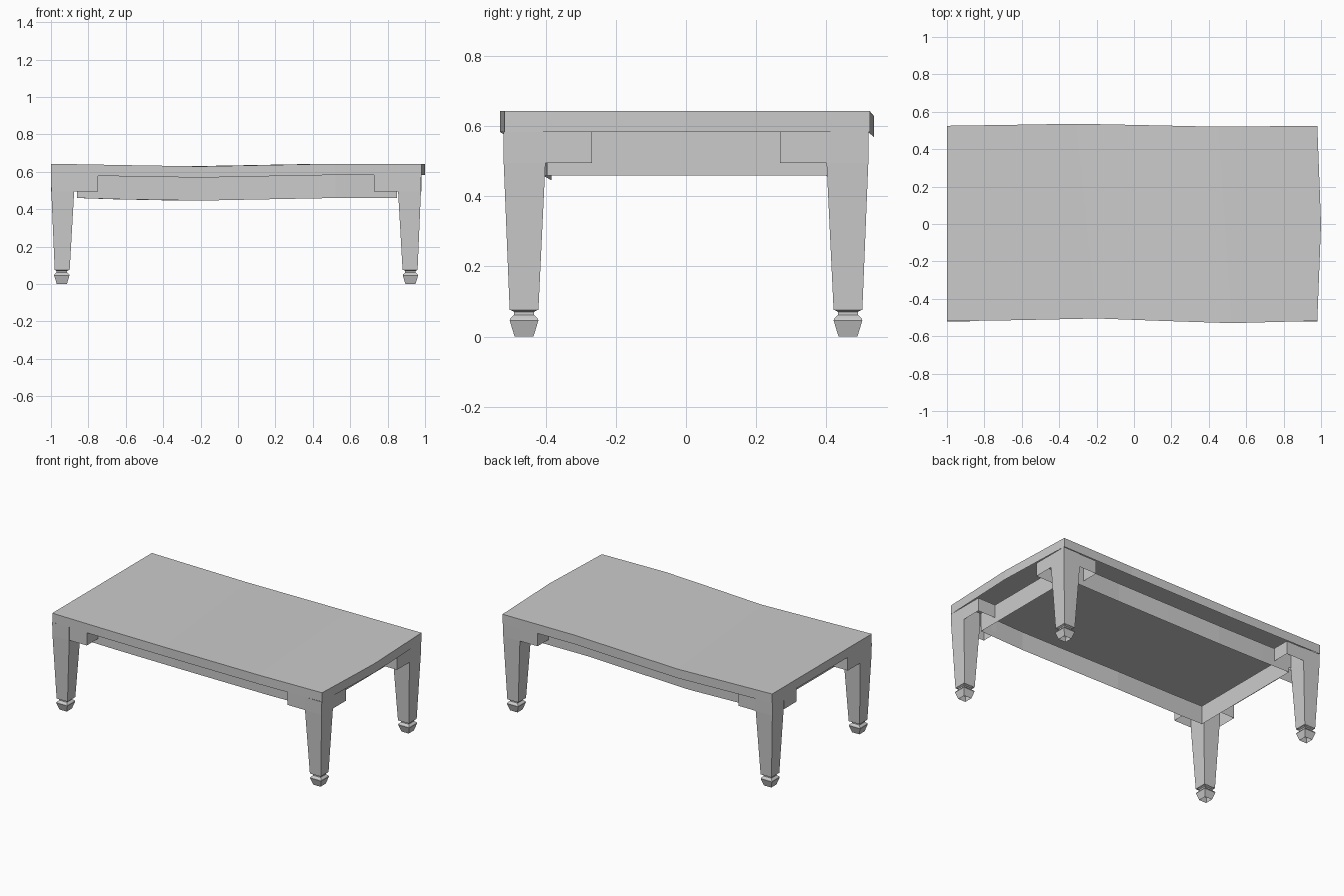
import bpy, bmesh

if "Cube" in bpy.data.objects:
    bpy.data.objects.remove(bpy.data.objects["Cube"])

CX = -0.01                      # legs and blocks mirror about this x
TOP, LIP = 0.643, 0.583         # top surface and lower edge of the skirt
# edges of the warped top: (x, y, sag)
FRONT = [(-1, -0.52, 0), (-0.62, -0.514, -0.007), (-0.2, -0.505, -0.014),
         (0.15, -0.518, -0.007), (0.52, -0.53, 0), (0.98, -0.518, 0)]
BACK = [(-1, 0.525, 0), (-0.66, 0.53, -0.007), (-0.31, 0.536, -0.014),
        (0.08, 0.528, -0.007), (0.45, 0.52, 0), (0.98, 0.525, 0)]


def finish(name, bm):
    bmesh.ops.recalc_face_normals(bm, faces=bm.faces)
    me = bpy.data.meshes.new(name)
    bm.to_mesh(me)
    bm.free()
    ob = bpy.data.objects.new(name, me)
    bpy.context.collection.objects.link(ob)
    return ob


def loft(name, rings):
    # open tube through rectangles: (x0, x1, y0, y1, z)
    bm = bmesh.new()
    loops = [[bm.verts.new(p) for p in ((a, c, z), (b, c, z), (b, d, z), (a, d, z))]
             for a, b, c, d, z in rings]
    for lo, hi in zip(loops, loops[1:]):
        for i in range(4):
            j = (i + 1) % 4
            bm.faces.new((lo[i], lo[j], hi[j], hi[i]))
    return finish(name, bm)


# warped table top with a thin folded-down skirt, open underneath
bm = bmesh.new()
cols = []
for (fx, fy, fs), (bx, by, bs) in zip(FRONT, BACK):
    mx = 1.0 if fx == 0.98 else (fx + bx) / 2
    cols.append([bm.verts.new(p) for p in
                 ((fx, fy, TOP + fs), (mx, 0, TOP + (fs + bs) / 2), (bx, by, TOP + bs))])
for c, d in zip(cols, cols[1:]):
    for i in range(2):
        bm.faces.new((c[i], d[i], d[i + 1], c[i + 1]))
rim = [e for e in bm.edges if e.is_boundary]
ext = bmesh.ops.extrude_edge_only(bm, edges=rim)
bmesh.ops.translate(bm, vec=(0, 0, LIP - TOP),
                    verts=[v for v in ext['geom'] if isinstance(v, bmesh.types.BMVert)])
finish("table_top", bm)

# thin inner apron, following the warp of the top
path = []
for edge, s in ((FRONT, 1), (BACK[::-1], -1)):
    for x, y, z in edge:
        path.append((-0.86 if x == -1 else 0.85 if x == 0.98 else x, y + s * 0.121, z))
bm = bmesh.new()
low = [bm.verts.new((x, y, 0.46 + z)) for x, y, z in path]
top = [bm.verts.new((x, y, LIP + z)) for x, y, z in path]
for i in range(len(path)):
    j = (i + 1) % len(path)
    bm.faces.new((low[i], low[j], top[j], top[i]))
finish("apron", bm)


def corner_loft(name, sx, sy, rings):
    # rings given as distances from the centre, for one corner of the table
    out = []
    for u0, u1, v0, v1, z in rings:
        xa, xb = sorted((CX + sx * u0, CX + sx * u1))
        ya, yb = sorted((sy * v0, sy * v1))
        out.append((xa, xb, ya, yb, z))
    return loft(name, out)


for sx, xn in ((-1, "left"), (1, "right")):
    for sy, yn in ((-1, "front"), (1, "back")):
        tag = f"{yn}_{xn}_"
        # tapered leg
        corner_loft(tag + "leg", sx, sy, [
            (0.89, 0.97, 0.421, 0.503, 0.075),
            (0.866, 0.988, 0.401, 0.52, 0.495),
            (0.866, 0.99, 0.401, 0.521, LIP)])
        # square turned foot
        foot = [(0.027, 0.0), (0.041, 0.046), (0.039, 0.052), (0.028, 0.062), (0.028, 0.07), (0.039, 0.076)]
        corner_loft(tag + "foot", sx, sy, [
            (0.932 - r, 0.932 + r, 0.462 - r, 0.462 + r, z) for r, z in foot])
        # stepped corner blocks between leg and apron
        corner_loft(tag + "long_block", sx, sy, [
            (0.738, 0.868, 0.4, 0.518, z) for z in (0.495, 0.582)])
        corner_loft(tag + "short_block", sx, sy, [
            (0.86, 0.99, 0.268, 0.402, z) for z in (0.495, LIP)])
